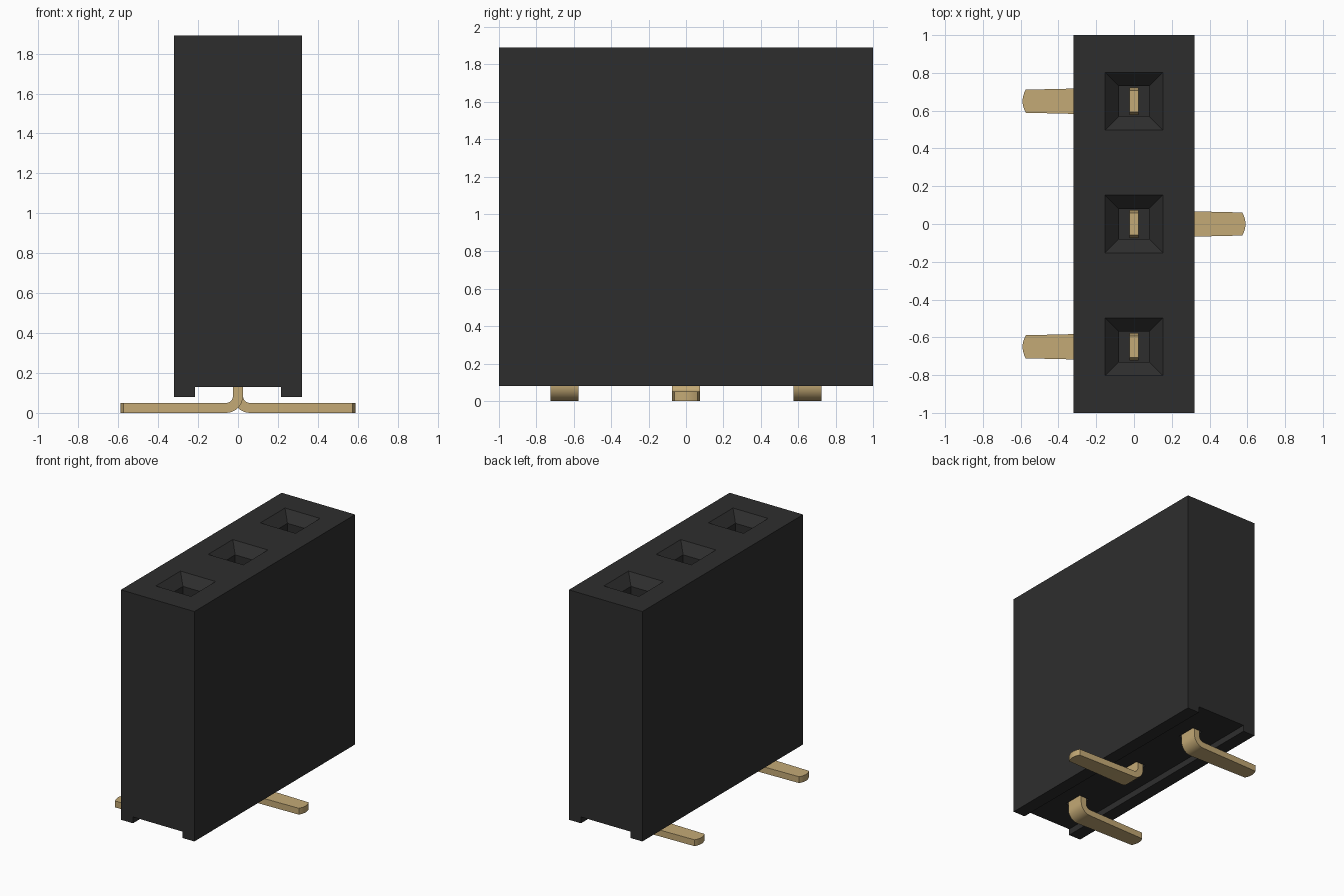
import bpy, bmesh, math
from mathutils import Vector

if "Cube" in bpy.data.objects:
    bpy.data.objects.remove(bpy.data.objects["Cube"], do_unlink=True)

TOP, BASE, CHANNEL = 1.89, 0.08, 0.13
PITCH = 0.65


def material(name, rgb, rough):
    m = bpy.data.materials.new(name)
    m.use_nodes = True
    m.diffuse_color = (*rgb, 1)
    bsdf = m.node_tree.nodes["Principled BSDF"]
    bsdf.inputs["Base Color"].default_value = (*rgb, 1)
    bsdf.inputs["Roughness"].default_value = rough
    return m


BLACK = material("black plastic", (0.027, 0.027, 0.027), 0.6)
GOLD = material("gold metal", (0.55, 0.40, 0.18), 0.5)


def loft(name, rings, mat):
    """Closed solid skinned through a list of equally sized rings."""
    bm = bmesh.new()
    rows = [[bm.verts.new(p) for p in ring] for ring in rings]
    n = len(rows[0])
    for a, b in zip(rows, rows[1:]):
        for i in range(n):
            j = (i + 1) % n
            bm.faces.new((a[i], a[j], b[j], b[i]))
    bm.faces.new(rows[0])
    bm.faces.new(rows[-1])
    bmesh.ops.recalc_face_normals(bm, faces=bm.faces)
    me = bpy.data.meshes.new(name)
    bm.to_mesh(me)
    bm.free()
    ob = bpy.data.objects.new(name, me)
    bpy.context.collection.objects.link(ob)
    me.materials.append(mat)
    return ob


def rect(hx, hy, y, z):
    return [(sx * hx, y + sy * hy, z)
            for sx, sy in ((-1, -1), (1, -1), (1, 1), (-1, 1))]


# Housing: channelled cross-section extruded along y
profile = [(-0.32, BASE), (-0.215, BASE), (-0.215, CHANNEL), (0.215, CHANNEL),
           (0.215, BASE), (0.32, BASE), (0.32, TOP), (-0.32, TOP)]
housing = loft("housing", [[(x, y, z) for x, z in profile] for y in (-1, 1)], BLACK)


def cut(cutter):
    mod = housing.modifiers.new("cut", "BOOLEAN")
    mod.operation = "DIFFERENCE"
    mod.solver = "EXACT"
    mod.object = cutter
    cutter.hide_render = True
    bpy.context.view_layer.objects.active = housing
    bpy.ops.object.modifier_apply(modifier=mod.name)
    bpy.data.objects.remove(cutter, do_unlink=True)


# Funnel sockets on top and shallow pin slots underneath
for y in (-PITCH, 0, PITCH):
    cut(loft("socket_cutter", [rect(0.163, 0.163, y, TOP + 0.01),
                               rect(0.08, 0.08, y, TOP - 0.073),
                               rect(0.08, 0.08, y, 0.4)], BLACK))
    cut(loft("slot_cutter", [rect(0.045, 0.08, y, 0.1),
                             rect(0.045, 0.08, y, 0.19)], BLACK))


# Pin: strip with a tapered tip, a rounded bend and a tapered foot
def pin(name, y, side):
    half = 0.025
    up = Vector((1, 0))
    # each station: centre (x, z), thickness direction, half width in y
    stations = [(Vector((0, 1.40)), up, 0.058),
                (Vector((0, 1.34)), up, 0.073),
                (Vector((0, 0.20)), up, 0.073)]
    centre, radius = Vector((0.06, 0.085)), 0.06
    for i in range(9):
        a = math.pi + i * math.pi / 16
        d = Vector((math.cos(a), math.sin(a)))
        stations.append((centre + d * radius, -d, 0.074))
    for x, w in ((0.32, 0.067), (0.573, 0.061), (0.581, 0.045),
                 (0.587, 0.026), (0.59, 0.009)):
        stations.append((Vector((x, half)), Vector((0, 1)), w))
    rings = []
    for c, d, w in stations:
        p, q = c - d * half, c + d * half
        rings.append([(side * v.x, y + s * w, v.y)
                      for v, s in ((p, -1), (q, -1), (q, 1), (p, 1))])
    ob = loft(name, rings, GOLD)
    bpy.ops.object.select_all(action="DESELECT")
    ob.select_set(True)
    bpy.context.view_layer.objects.active = ob
    bpy.ops.object.shade_smooth_by_angle(angle=math.radians(30))


pin("front_pin", -PITCH, -1)
pin("middle_pin", 0, 1)
pin("back_pin", PITCH, -1)
